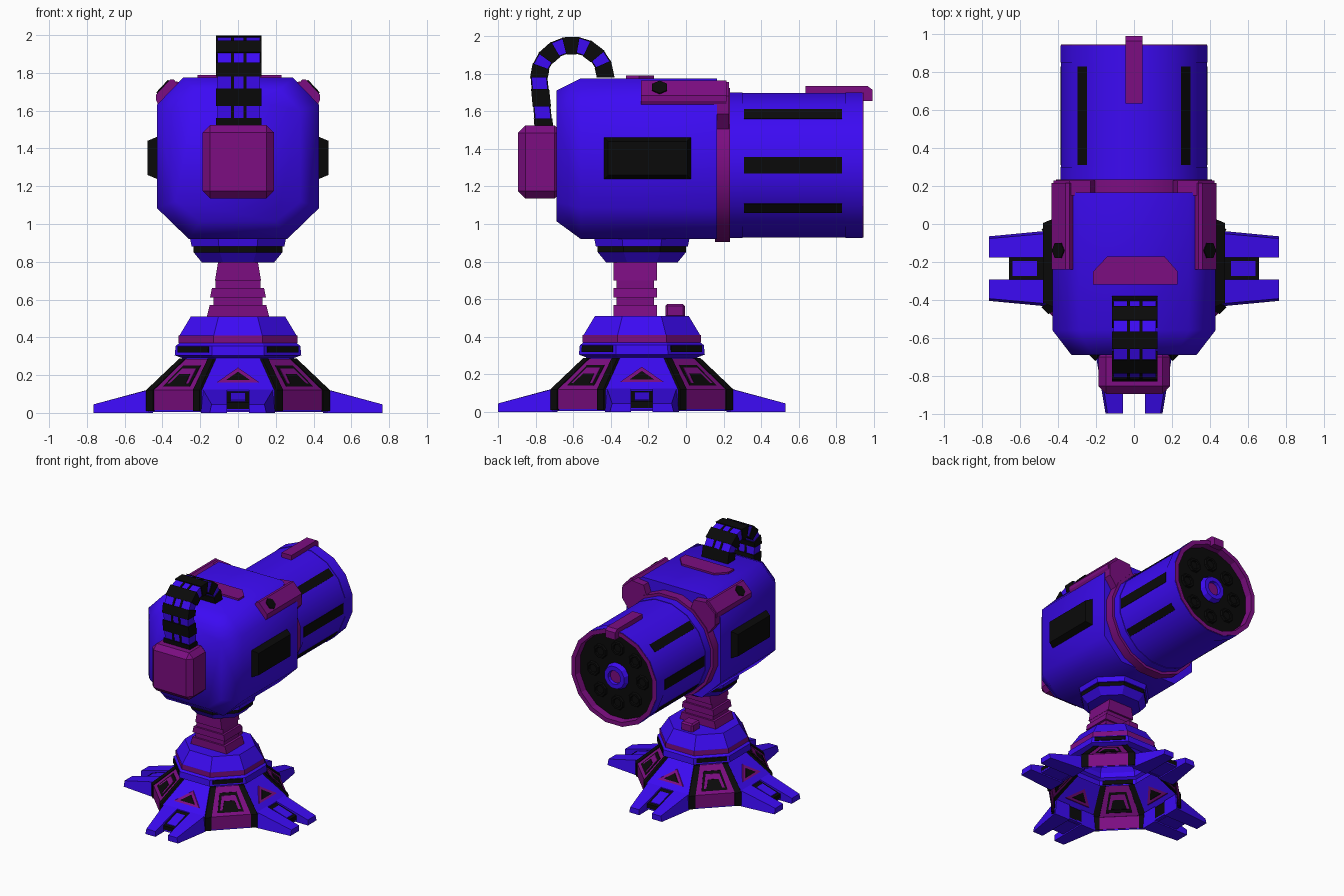
import bpy, bmesh
from math import sin, cos, pi, radians
from mathutils import Vector as V

if "Cube" in bpy.data.objects:
    bpy.data.objects.remove(bpy.data.objects["Cube"])


def material(name, rgb):
    m = bpy.data.materials.new(name)
    m.diffuse_color = (*rgb, 1)
    m.use_nodes = True
    m.node_tree.nodes["Principled BSDF"].inputs["Base Color"].default_value = m.diffuse_color
    return m


BLUE = material("blue", (0.045, 0.003, 0.9))
PURPLE = material("purple", (0.2, 0.004, 0.22))
BLACK = material("black", (0.003, 0.003, 0.003))
CY = -0.235          # y of the stand's axis
BZ = 1.313           # z of the barrel's axis


def loft(name, rings, mat, bevel=0, caps=(True, True), smooth=0):
    """Skin a stack of equal-length rings and cap the ends."""
    bm = bmesh.new()
    rows = [[bm.verts.new(p) for p in r] for r in rings]
    n = len(rows[0])
    for a, b in zip(rows, rows[1:]):
        for i in range(n):
            bm.faces.new((a[i], a[(i + 1) % n], b[(i + 1) % n], b[i]))
    for row, cap in zip((rows[0], rows[-1]), caps):
        if cap:
            bm.faces.new(row)
    bmesh.ops.recalc_face_normals(bm, faces=bm.faces[:])
    me = bpy.data.meshes.new(name)
    bm.to_mesh(me)
    bm.free()
    ob = bpy.data.objects.new(name, me)
    bpy.context.collection.objects.link(ob)
    me.materials.append(mat)
    if smooth:
        me.shade_smooth()
        me.set_sharp_from_angle(angle=radians(smooth))
    if bevel:
        mod = ob.modifiers.new("bevel", 'BEVEL')
        mod.width, mod.segments = bevel, 1
    return ob


def ring(c, axis, r, n):
    """Regular polygon around an axis; r is the distance to its flats."""
    q = V(axis).to_track_quat('Z', 'Y')
    r /= cos(pi / n)
    return [V(c) + q @ V((r * cos((i + .5) * 2 * pi / n), r * sin((i + .5) * 2 * pi / n), 0))
            for i in range(n)]


def turned_z(name, prof, mat, n=8, caps=(True, True)):
    return loft(name, [ring((0, CY, z), (0, 0, 1), r, n) for r, z in prof], mat, 0, caps)


def turned_y(name, prof, mat, n=16, x=0, z=BZ, smooth=0):
    return loft(name, [ring((x, y, z), (0, 1, 0), r, n) for r, y in prof], mat, smooth=smooth)


def box(name, x0, x1, y0, y1, z0, z1, mat, bevel=0):
    return loft(name, [[(x0, y0, z), (x1, y0, z), (x1, y1, z), (x0, y1, z)] for z in (z0, z1)], mat, bevel)


# ---- stand: octagonal skirt, open underneath ----
SKIRT = [(0.475, 0.005), (0.475, 0.12), (0.295, 0.29), (0.335, 0.305), (0.33, 0.355), (0.31, 0.37),
         (0.31, 0.41), (0.25, 0.51)]
turned_z("base_skirt", SKIRT, BLUE, caps=(False, True))
turned_z("base_band", [(0.315, 0.37), (0.315, 0.41)], PURPLE, caps=(False, False))


def place(a, r, u, z):
    return V((r * cos(a) - u * sin(a), CY + r * sin(a) + u * cos(a), z))


def skirt_r(z):
    for (r0, z0), (r1, z1) in zip(SKIRT, SKIRT[1:]):
        if z <= z1:
            return r0 + (r1 - r0) * (z - z0) / (z1 - z0)


def panel(name, a, pts, off, mat):
    """Plate standing proud of both sides of a skirt face; pts are (sideways, height)."""
    loft(name, [[place(a, skirt_r(z) + o, u, z) for u, z in pts] for o in (-off, off)], mat)


def trap(w0, z0, w1, z1):
    return [(-w0, z0), (w0, z0), (w1, z1), (-w1, z1)]


for k in range(4):
    # diagonal panels
    d = pi / 4 + k * pi / 2
    panel("panel_lower", d, trap(.17, .015, .17, .12), .005, PURPLE)
    panel("panel_upper", d, trap(.17, .12, .10, .285), .006, PURPLE)
    for s in (1, -1):
        panel("panel_edge_lower", d, [(s * .15, .01), (s * .2, .01), (s * .2, .12), (s * .15, .12)], .012, BLACK)
        panel("panel_edge_upper", d, [(s * .15, .12), (s * .2, .12), (s * .128, .288), (s * .085, .288)], .014, BLACK)
    panel("panel_frame", d, trap(.10, .14, .065, .25), .010, BLACK)
    panel("panel_frame_inner", d, trap(.08, .155, .052, .235), .013, PURPLE)
    panel("panel_core", d, trap(.06, .155, .04, .205), .016, BLACK)
    panel("skirt_slot", d, trap(.115, .32, .115, .352), .006, BLACK)

    # feet with two prongs
    a = k * pi / 2
    w = .17 if k % 2 == 0 else .15
    panel("foot_triangle", a, [(-.115, .16), (.115, .16), (0, .24)], .008, PURPLE)
    panel("foot_triangle_core", a, [(-.065, .173), (.065, .173), (0, .218)], .012, BLACK)
    for s in (1, -1):
        prong = [(.45, .058, .13), (.45, .197, .13), (.48, .197, .12), (.765, w, .045), (.765, .058, .045)]
        loft("foot_prong", [[place(a, r, s * u, 0) for r, u, h in prong],
                            [place(a, r, s * u * (.93 if u > .1 else 1), h) for r, u, h in prong]], BLUE)
    web = [(.45, -.06, .12), (.45, .06, .12), (.66, .06, .055), (.66, -.06, .055)]
    loft("foot_web", [[place(a, r, u, 0.02) for r, u, h in web], [place(a, r, u, h) for r, u, h in web]], BLACK)
    loft("foot_sole", [[place(a, r, u, h) for r, u, _ in web] for h in (0.01, 0.025)], BLUE)
    pad = [(.51, -.04, .107), (.51, .04, .107), (.64, .04, .067), (.64, -.04, .067)]
    loft("foot_pad", [[place(a, r, u, 0.03) for r, u, h in pad], [place(a, r, u, h) for r, u, h in pad]], BLUE)

# ---- neck: stacked tapering blocks ----
for w0, w1, z0, z1, dy in [(.165, .15, .51, .57, .115), (.13, .13, .565, .615, .1), (.148, .138, .61, .66, .115),
                           (.12, .12, .655, .705, .1), (.122, .105, .70, .80, .115)]:
    loft("neck_block", [[(-w, -.27 - dy, z), (w, -.27 - dy, z), (w, -.27 + dy, z), (-w, -.27 + dy, z)]
                        for w, z in ((w0, z0), (w1, z1))], PURPLE)
box("base_button", -.055, .055, -.11, -.005, .50, .575, PURPLE, .012)

# ---- collar under the body ----
turned_z("collar_lower", [(.19, .795), (.235, .85)], BLUE)
turned_z("collar_band", [(.235, .85), (.235, .88)], BLACK)
turned_z("collar_upper", [(.245, .88), (.255, .93)], BLUE)


# ---- body ----
def section(y, pts):
    return [(x, y, z) for x, z in pts] + [(-x, y, z) for x, z in reversed(pts)]


full = [(.29, 1.775), (.43, 1.63), (.43, 1.085), (.26, .92)]
small = [(.22, 1.71), (.33, 1.6), (.33, 1.12), (.2, 1.015)]
loft("body", [section(-.69, small), section(-.56, full), section(.165, full)], BLUE, smooth=70)
box("front_box", -.187, .19, -.895, -.66, 1.135, 1.525, PURPLE, .04)
top = [(-.215, -.32), (.23, -.32), (.23, -.25), (.16, -.17), (-.14, -.17), (-.215, -.25)]
loft("top_plate", [[(x, y, z) for x, y in top] for z in (1.76, 1.79)], PURPLE)

for s in (1, -1):
    # side vents
    loft("side_vent", [[(s * x, y0, z0), (s * x, y1, z0), (s * x, y1, z1), (s * x, y0, z1)]
                       for x, y0, y1, z0, z1 in ((.42, -.44, .03, 1.235, 1.465),
                                                 (.48, -.415, .005, 1.26, 1.44))], BLACK)
    # corner clamps and bolts
    clamp = [(.315, 1.735), (.34, 1.765), (.36, 1.765), (.434, 1.685), (.434, 1.655), (.42, 1.63)]
    loft("corner_clamp", [[(s * x, y, z) for x, z in clamp] for y in (-.24, .215)], PURPLE)
    lug = [(.2, 1.66), (.23, 1.745), (.34, 1.755), (.425, 1.68), (.425, 1.585), (.36, 1.5)]
    loft("corner_lug", [[(s * x, y, z) for x, z in lug] for y in (.15, .228)], PURPLE)
    nrm = V((s * .73, 0, .68)).normalized()
    loft("clamp_bolt", [ring(V((s * .397, -.14, 1.725)) + nrm * h, nrm, .04, 6) for h in (-.02, .007)], BLACK)

# ---- barrel ----
turned_y("barrel_ring", [(.41, .155), (.41, .235)], PURPLE, smooth=30)
turned_y("barrel", [(.384, .2), (.384, .935), (.36, .935), (.36, .86)], BLUE, smooth=30)
for y0, y1 in ((.235, .3), (.85, .94)):
    turned_y("barrel_end_band", [(.388, y0), (.388, y1)] if y1 < .9 else
             [(.37, y0), (.388, y0), (.388, y1), (.36, y1), (.355, .86)], BLUE, smooth=30)
turned_y("muzzle_rim", [(.34, .86), (.384, .93), (.386, .946), (.352, .946), (.345, .875)], PURPLE)
turned_y("muzzle_disc", [(.35, .86), (.35, .89)], BLACK)
turned_y("muzzle_hub", [(.085, .88), (.105, .9), (.09, .94), (.055, .94), (.05, .91)], BLUE, 12)
turned_y("muzzle_hub_core", [(.05, .9), (.05, .918)], PURPLE, 12)
for i in range(8):
    t = i * pi / 4
    turned_y("muzzle_port", [(.06, .88), (.05, .905), (.035, .905), (.03, .893)], BLACK, 8,
             .225 * cos(t), BZ + .225 * sin(t))
for deg, w in ((45, .035), (0, .043), (-36, .03)):
    for s in (1, -1):
        t = radians(deg)
        n, u = V((s * cos(t), 0, sin(t))), V((-s * sin(t), 0, cos(t)))
        r1 = .387 if deg >= 0 else .392
        loft("barrel_slot", [[V((0, y, BZ)) + n * r + u * v for y, v in ((.31, -w), (.83, -w), (.83, w), (.31, w))]
                             for r in (.35, r1)], BLACK)
rail = [(.635, 1.69), (.635, 1.735), (.965, 1.735), (.992, 1.715), (.992, 1.655), (.94, 1.655), (.94, 1.69)]
loft("barrel_rail", [[(x, y, z) for y, z in rail] for x in (-.045, .045)], PURPLE)

# ---- segmented hose from body top to front box ----
stations = []
for deg in (0, 24, 40, 64, 80, 104, 120, 144, 160, 180):
    c, s = cos(radians(deg)), sin(radians(deg))
    stations.append((V((-.605 + .225 * c, 1.78 + .22 * s)), V((-.605 + .13 * c, 1.78 + .125 * s))))
a, b = stations[-1]
for f in (.22, .55, .78, 1):
    stations.append((a.lerp(V((-.805, 1.5)), f), b.lerp(V((-.705, 1.5)), f)))


def link(name, p, q, x0, x1, shrink, mat):
    rings = []
    for a, b in (p, q):
        a, b = a.lerp(b, shrink), b.lerp(a, shrink)
        rings.append([(x0, *a), (x1, *a), (x1, *b), (x0, *b)])
    loft(name, rings, mat)


for i, (p, q) in enumerate(zip(stations, stations[1:])):
    if i % 2 == 0:
        link("hose_link", p, q, -.116, .124, 0, BLACK)
    else:
        link("hose_core", p, q, -.108, .116, .08, BLUE)
        for x in (-.037, .029):
            link("hose_strap", p, q, x, x + .016, .03, BLACK)
